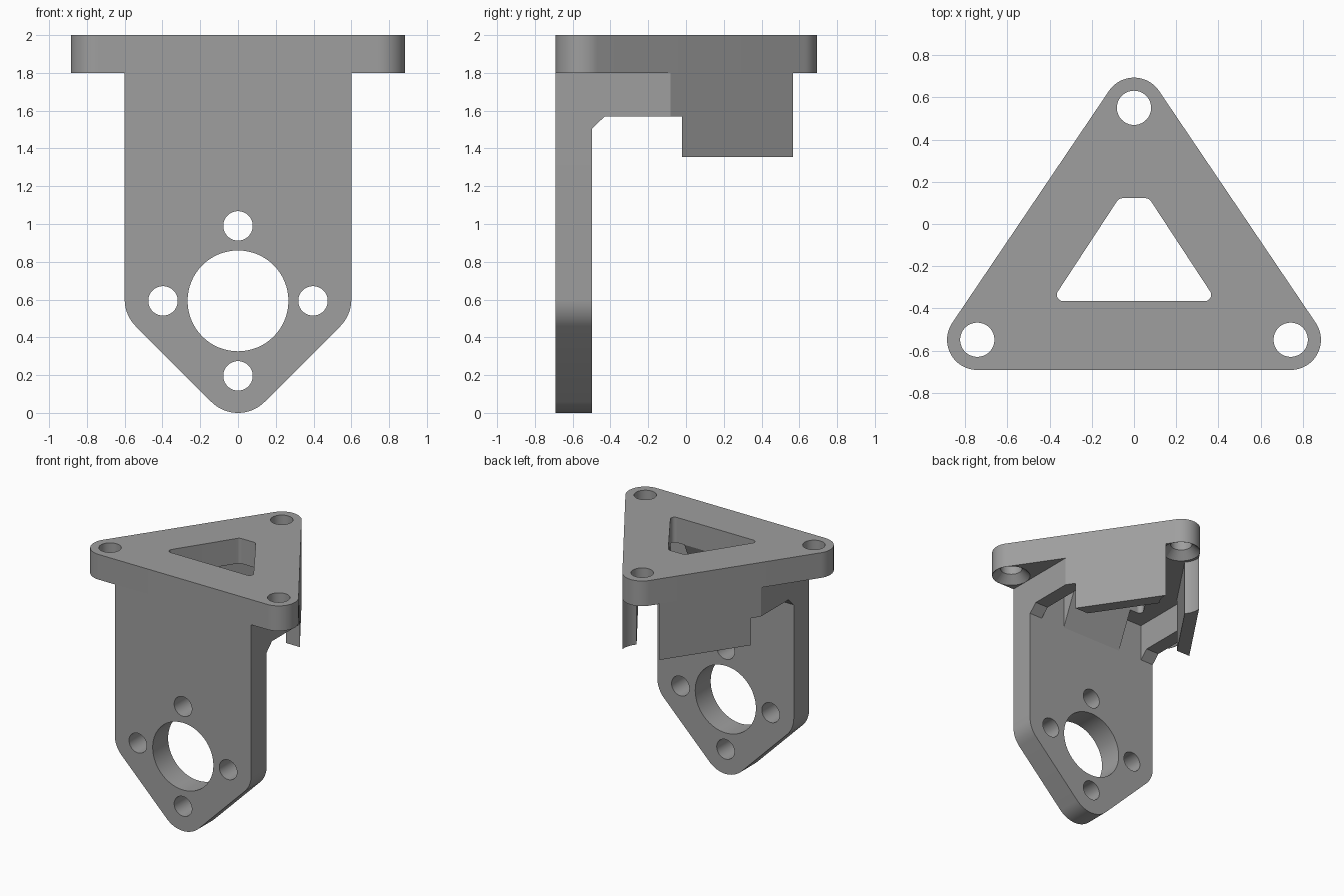
import bpy, bmesh, math
from mathutils import Vector, Matrix
from mathutils.geometry import convex_hull_2d

if "Cube" in bpy.data.objects:
    bpy.data.objects.remove(bpy.data.objects["Cube"])

grey = bpy.data.materials.new("mid_grey")
grey.diffuse_color = (0.345, 0.345, 0.345, 1)
grey.use_nodes = True
grey.node_tree.nodes["Principled BSDF"].inputs["Base Color"].default_value = grey.diffuse_color


def circle(x, y, r, n=64):
    return [Vector((x + r * math.cos(2 * math.pi * i / n),
                    y + r * math.sin(2 * math.pi * i / n))) for i in range(n)]


def rounded(corners):
    """Convex outline wrapped around circles given as (x, y, radius)."""
    pts = []
    for x, y, r in corners:
        pts += circle(x, y, r) if r else [Vector((x, y))]
    return [pts[i] for i in convex_hull_2d(pts)]


def smooth(ob):
    bpy.ops.object.select_all(action='DESELECT')
    ob.select_set(True)
    bpy.context.view_layer.objects.active = ob
    bpy.ops.object.shade_smooth_by_angle(angle=math.radians(30))


def prism(name, loops, a, b, axis, tweak=None):
    """Extrude an outline (first loop) with holes (other loops) from a to b."""
    cu = bpy.data.curves.new(name, 'CURVE')
    cu.dimensions, cu.fill_mode, cu.extrude = '2D', 'BOTH', (b - a) / 2
    for loop in loops:
        sp = cu.splines.new('POLY')
        sp.points.add(len(loop) - 1)
        for p, q in zip(sp.points, loop):
            p.co = (q[0], q[1], 0, 1)
        sp.use_cyclic_u = True
    tmp = bpy.data.objects.new(name + "_curve", cu)
    bpy.context.collection.objects.link(tmp)
    dg = bpy.context.evaluated_depsgraph_get()
    me = bpy.data.meshes.new_from_object(tmp.evaluated_get(dg))
    bpy.data.objects.remove(tmp)

    bm = bmesh.new()
    bm.from_mesh(me)
    for v in bm.verts:
        u, w, d = v.co.x, v.co.y, v.co.z + (a + b) / 2
        v.co = {'z': (u, w, d), 'y': (u, d, w), 'x': (d, u, w)}[axis]
        if tweak:
            tweak(v)
    bmesh.ops.remove_doubles(bm, verts=bm.verts, dist=1e-5)
    bmesh.ops.recalc_face_normals(bm, faces=bm.faces)
    bm.to_mesh(me)
    bm.free()
    me.materials.clear()
    me.materials.append(grey)
    ob = bpy.data.objects.new(name, me)
    bpy.context.collection.objects.link(ob)
    smooth(ob)
    return ob


def cut(ob, cutter):
    """Subtract the cutter, bake the result and remove the cutter."""
    mod = ob.modifiers.new("cut", 'BOOLEAN')
    mod.operation, mod.solver, mod.object = 'DIFFERENCE', 'EXACT', cutter
    dg = bpy.context.evaluated_depsgraph_get()
    me = bpy.data.meshes.new_from_object(ob.evaluated_get(dg))
    ob.modifiers.clear()
    ob.data = me
    bpy.data.objects.remove(cutter)
    smooth(ob)


# Triangular top plate with three bolt holes and a central opening
bolts = [(-0.742, -0.548), (0.742, -0.548), (0, 0.55)]
R = 0.143
opening = rounded([(-0.335, -0.335, 0.03), (0.335, -0.335, 0.03),
                   (0.055, 0.092, 0.03), (-0.055, 0.092, 0.03)])
plate = prism("top_plate", [rounded([(x, y, R) for x, y in bolts]), opening]
              + [circle(x, y, 0.081) for x, y in bolts], 1.8, 2.0, 'z')

# Countersinks under the bolt holes
bm = bmesh.new()
for x, y in bolts:
    bmesh.ops.create_cone(bm, cap_ends=True, segments=64, radius1=0.161, radius2=0.061,
                          depth=0.1, matrix=Matrix.Translation((x, y, 1.83)))
sink_mesh = bpy.data.meshes.new("countersinks")
bm.to_mesh(sink_mesh)
bm.free()
sink_mesh.materials.append(grey)
sinks = bpy.data.objects.new("countersinks", sink_mesh)
sinks.hide_render = True
bpy.context.collection.objects.link(sinks)
cut(plate, sinks)

# Upright motor plate with a large bore and four screw holes
cz = 0.593
bores = [circle(0, cz, 0.267)] + [circle(x, cz + z, 0.078) for x, z in
                                  ((0.397, 0), (-0.397, 0), (0, 0.397), (0, -0.397))]
prism("front_plate", [rounded([(0, 0.2, 0.2), (-0.4, 0.6, 0.2), (0.4, 0.6, 0.2),
                               (-0.6, 1.8, 0), (0.6, 1.8, 0)])] + bores,
      -0.691, -0.497, 'y')

# Slanted side of the top plate: direction, outward normal and a corner point
apex = Vector(bolts[2])
side = (apex - Vector(bolts[1])).normalized()
normal = Vector((side.y, -side.x))
corner = apex + normal * R


def on_side(y, inset=0.0):
    """Point on the slanted side at the given y, moved inward by inset."""
    p = corner - normal * inset
    return p + side * ((y - p.y) / side.y)


# Side flange outline, ending in a bolt-head clearance around the rear hole
clear, thick = 0.163, 0.1
outer_end = corner - side * math.sqrt(clear**2 - R**2)
inner_end = apex + normal * (R - thick) - side * math.sqrt(clear**2 - (R - thick)**2)
a0 = math.atan2(*(outer_end - apex).yx)
a1 = math.atan2(*(inner_end - apex).yx)
arc = [apex + clear * Vector((math.cos(a0 + (a1 - a0) * i / 8),
                              math.sin(a0 + (a1 - a0) * i / 8))) for i in range(9)]
flange = [on_side(-0.02)] + arc + [on_side(-0.02, thick)]
rib = [(-0.497, 1.8), (-0.497, 1.505), (-0.43, 1.57), (0, 1.57), (0, 1.8)]


def slant_end(v):
    """Trim the rear end of a rib to the slanted side."""
    if v.co.y > -0.1:
        v.co.y = corner.y + side.y * (abs(v.co.x) - corner.x) / side.x


for s, label in ((1, "right"), (-1, "left")):
    prism(label + "_flange", [[(s * p.x, p.y) for p in flange]], 1.355, 1.8, 'z')
    lo, hi = sorted((s * 0.485, s * 0.6))
    prism(label + "_rib", [rib], lo, hi, 'x', slant_end)

# Sloped gusset between the front plate and the top plate
prism("gusset", [[(-0.497, 1.8), (-0.497, 1.505), (-0.365, 1.8)]], -0.27, 0.27, 'x')
